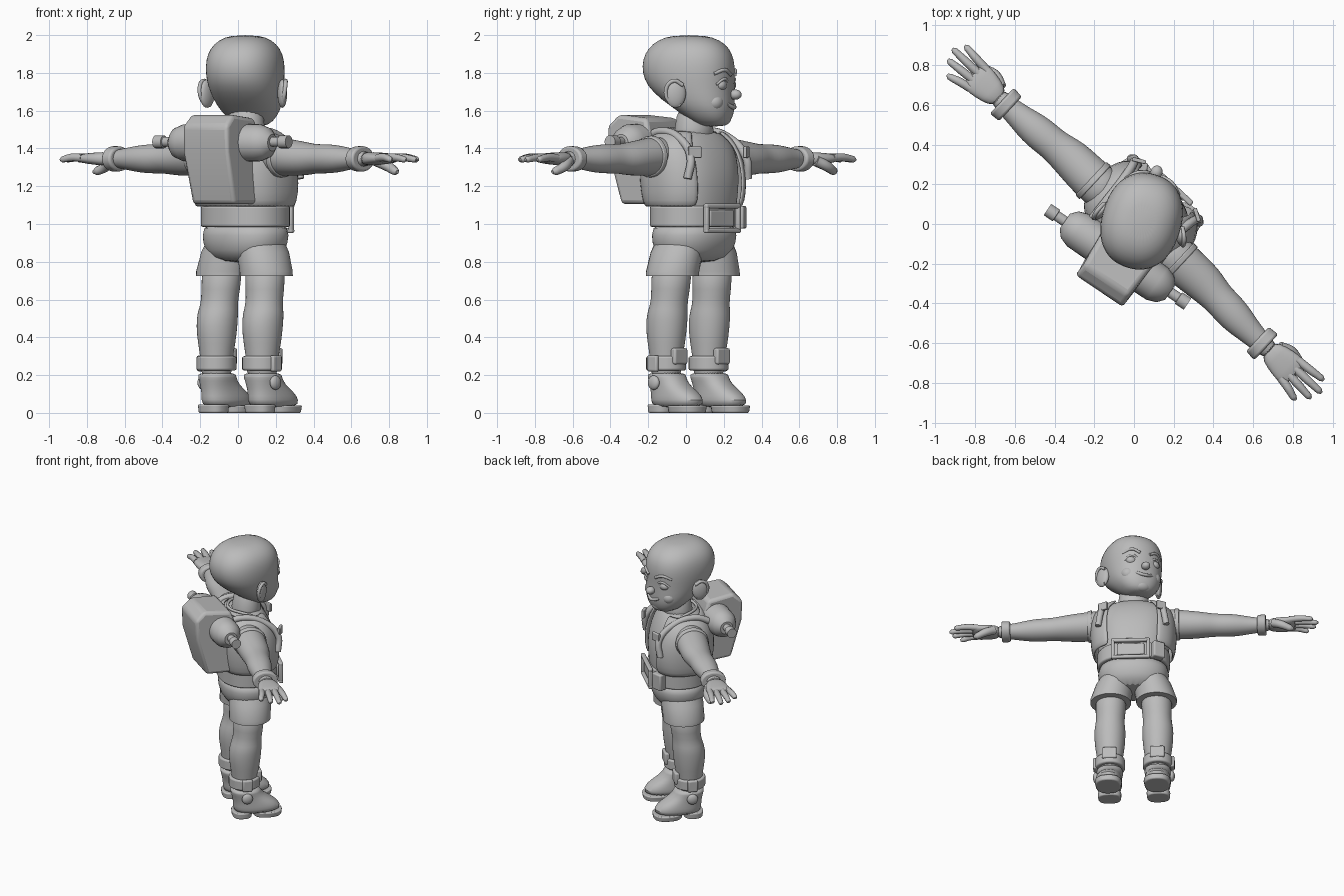
import bpy, bmesh, math
from mathutils import Matrix, Vector

grey = bpy.data.materials.new("light_grey")
grey.diffuse_color = (0.5, 0.5, 0.5, 1)


def frame(x, y, deg):
    return Matrix.Translation((x, y, 0)) @ Matrix.Rotation(math.radians(-deg), 4, 'Z')


# Local frames: x = figure's right, y = forward
BODY, HEAD, PACK = frame(0, 0, 43), frame(.04, .02, 17), frame(-.1, -.19, 34)


def finish(name, bm, m, sub=0, angle=40, bevel=0, solid=0):
    bmesh.ops.transform(bm, matrix=m, verts=bm.verts)
    bmesh.ops.recalc_face_normals(bm, faces=bm.faces)
    me = bpy.data.meshes.new(name)
    bm.to_mesh(me)
    bm.free()
    ob = bpy.data.objects.new(name, me)
    bpy.context.collection.objects.link(ob)
    me.materials.append(grey)
    if solid:
        mod = ob.modifiers.new("thickness", 'SOLIDIFY')
        mod.thickness, mod.offset = solid, 0
    if bevel:
        mod = ob.modifiers.new("bevel", 'BEVEL')
        mod.width, mod.segments = bevel, 3
    if sub:
        ob.modifiers.new("smooth", 'SUBSURF').levels = sub
        ob.modifiers["smooth"].render_levels = sub
    bpy.ops.object.select_all(action='DESELECT')
    ob.select_set(True)
    bpy.context.view_layer.objects.active = ob
    bpy.ops.object.shade_smooth_by_angle(angle=math.radians(angle))
    return ob


def loft(name, rings, m, axis='Z', s=1, n=20, sub=1, power=2.0, gap=0, caps=True, **kw):
    """rings: (position, half width, half depth, centre 1, centre 2); gap = opening angle at the front"""
    bm = bmesh.new()
    rows = []
    for t, a, b, ca, cb in rings:
        row = []
        for i in range(n + (1 if gap else 0)):
            an = math.pi / 2 + gap + i * (math.tau - 2 * gap) / n
            c, d = math.cos(an), math.sin(an)
            p = ca + a * math.copysign(abs(c) ** (2 / power), c)
            q = cb + b * math.copysign(abs(d) ** (2 / power), d)
            row.append(bm.verts.new((s * p, q, t) if axis == 'Z' else (s * t, p, q)))
        rows.append(row)
    for r0, r1 in zip(rows, rows[1:]):
        for i in range(len(r0) - (1 if gap else 0)):
            j = (i + 1) % len(r0)
            bm.faces.new((r0[i], r0[j], r1[j], r1[i]))
    if caps and not gap:
        bm.faces.new(rows[0])
        bm.faces.new(rows[-1])
    return finish(name, bm, m, sub, **kw)


def ball(name, m, loc, size, rot=0):
    bm = bmesh.new()
    bmesh.ops.create_uvsphere(bm, u_segments=24, v_segments=14, radius=1)
    return finish(name, bm, m @ Matrix.Translation(loc) @ Matrix.Rotation(rot, 4, 'Z')
                  @ Matrix.Diagonal((*size, 1)))


def box(name, m, loc, size, rot=0, bevel=.01):
    bm = bmesh.new()
    bmesh.ops.create_cube(bm, size=1)
    bmesh.ops.transform(bm, matrix=Matrix.Diagonal((*size, 1)), verts=bm.verts)
    return finish(name, bm, m @ Matrix.Translation(loc) @ Matrix.Rotation(rot, 4, 'Z'), bevel=bevel)


def tube(name, m, pts, r, cyclic=False, taper=None):
    cu = bpy.data.curves.new(name, 'CURVE')
    cu.dimensions, cu.bevel_depth, cu.bevel_resolution = '3D', r, 3
    cu.use_fill_caps, cu.resolution_u = True, 6
    sp = cu.splines.new('BEZIER')
    sp.bezier_points.add(len(pts) - 1)
    for i, p in enumerate(pts):
        bp = sp.bezier_points[i]
        bp.co = m @ Vector(p)
        bp.handle_left_type = bp.handle_right_type = 'AUTO'
        bp.radius = taper[i] if taper else 1
    sp.use_cyclic_u = cyclic
    ob = bpy.data.objects.new(name, cu)
    bpy.context.collection.objects.link(ob)
    cu.materials.append(grey)
    return ob


# Head, neck and face
loft("head", [(1.515, .06, .06, 0, .13), (1.54, .11, .1, 0, .12), (1.6, .158, .15, 0, .09),
              (1.66, .18, .195, 0, .045), (1.73, .195, .232, 0, .005), (1.8, .203, .248, 0, -.006),
              (1.87, .2, .245, 0, -.008), (1.93, .18, .218, 0, -.005), (1.975, .135, .165, 0, -.005),
              (2.0, .07, .085, 0, -.005)], HEAD, n=28, power=2.25)
loft("neck", [(1.42, .13, .12, 0, .05), (1.5, .105, .095, 0, .06), (1.64, .1, .09, 0, .06)], BODY)
ball("nose", HEAD, (0, .252, 1.685), (.03, .034, .027))
ball("chin", HEAD, (0, .18, 1.56), (.065, .045, .04))
tube("mouth", HEAD, [(-.06, .222, 1.635), (0, .245, 1.617), (.06, .222, 1.635)], .011)
for s in (-1, 1):
    ball("ear", HEAD, (s * .208, -.015, 1.69), (.025, .055, .075), s * .4)
    tube("ear_rim", HEAD, [(s * .205, .025, 1.735), (s * .228, -.02, 1.758), (s * .236, -.06, 1.71),
                           (s * .218, -.035, 1.64), (s * .2, .01, 1.63)], .011)
    ball("cheek", HEAD, (s * .09, .165, 1.645), (.055, .05, .05))
    ball("eye", HEAD, (s * .085, .197, 1.735), (.038, .032, .03))
    tube("eyelid", HEAD, [(s * .04, .223, 1.74), (s * .085, .222, 1.768), (s * .13, .185, 1.738)], .008)
    tube("eyebrow", HEAD, [(s * .035, .238, 1.79), (s * .09, .222, 1.815), (s * .14, .175, 1.795)], .01)

# Torso, open vest and collar
loft("torso", [(1.0, .235, .19, 0, .06), (1.1, .24, .19, 0, .06), (1.2, .255, .2, 0, .06),
               (1.3, .265, .2, 0, .05), (1.4, .265, .175, 0, .04), (1.46, .22, .14, 0, .035),
               (1.5, .13, .1, 0, .04)], BODY, n=28, power=2.3)
loft("vest", [(1.09, .27, .2, 0, .055), (1.16, .285, .22, 0, .055), (1.27, .29, .225, 0, .05),
              (1.38, .285, .205, 0, .035), (1.45, .24, .16, 0, .035), (1.49, .17, .12, 0, .035)],
     BODY, n=24, power=2.5, gap=.55, solid=.02)
tube("collar", BODY, [(-.14, .05, 1.49), (-.07, .15, 1.43), (0, .185, 1.39), (.07, .15, 1.43),
                      (.14, .05, 1.49), (0, -.07, 1.5)], .01, True)

# Belt with buckle and pouch
loft("belt", [(z, .25, .203, 0, .058) for z in (.985, 1.095)], BODY, n=40, sub=0, power=2.2, bevel=.01)
box("buckle_plate", BODY, (.01, .262, 1.03), (.19, .02, .09))
for i, (x, z, w, h) in enumerate([(0, .065, .27, .025), (0, -.065, .27, .025),
                                  (.122, 0, .025, .13), (-.122, 0, .025, .13)]):
    box("buckle_frame", BODY, (.01 + x, .272, 1.03 + z), (w, .03, h), bevel=.009)
box("belt_pouch", BODY, (-.175, .225, 1.035), (.085, .06, .12), .55)

# Shorts
loft("shorts_seat", [(.79, .17, .13, 0, .055), (.86, .235, .18, 0, .055), (.94, .25, .197, 0, .06),
                     (1.02, .235, .185, 0, .06)], BODY, n=28, power=2.2)

for s in (-1, 1):
    loft("shorts_leg", [(.725, .14, .142, .158, .05), (.75, .14, .142, .157, .05),
                        (.85, .132, .145, .13, .055), (.95, .1, .13, .1, .06)], BODY, s=s, n=28, sub=0)
    # Legs
    loft("leg", [(.15, .08, .08, .165, .01), (.28, .083, .085, .165, .01), (.37, .1, .102, .165, .012),
                 (.46, .108, .114, .165, .012), (.53, .109, .11, .165, .02), (.57, .1, .1, .163, .027),
                 (.64, .1, .1, .16, .037), (.8, .12, .12, .155, .045)], BODY, s=s)
    loft("ankle_strap", [(z, .104, .108, .165, .01) for z in (.225, .3)], BODY, s=s, n=32, sub=0, bevel=.01)
    box("strap_tab", BODY, (s * .165, .105, .3), (.1, .035, .085))
    box("strap_buckle", BODY, (s * .265, .01, .262), (.03, .07, .085))

    # Shoes
    loft("shoe", [(.025, .086, .158, .168, .095), (.07, .092, .165, .168, .095),
                  (.11, .088, .145, .168, .075), (.15, .086, .113, .167, .035),
                  (.19, .092, .102, .165, .015), (.215, .096, .104, .165, .012)],
         BODY, s=s, n=28, power=2.3)
    loft("shoe_front_sole", [(0, .086, .098, .168, .165), (.04, .094, .103, .168, .165)],
         BODY, s=s, n=28, sub=0, power=2.4, bevel=.008)
    loft("shoe_heel", [(0, .078, .065, .168, -.01), (.045, .082, .07, .168, -.01)],
         BODY, s=s, n=28, sub=0, power=2.6, bevel=.008)
    ball("shoe_button", BODY, (s * .262, .01, .16), (.02, .038, .038))

    # Arms and wrist bands
    loft("arm", [(.16, .1, .1, .02, 1.36), (.26, .112, .105, .02, 1.36), (.36, .108, .098, .02, 1.352),
                 (.46, .102, .09, .025, 1.345), (.53, .09, .08, .02, 1.345), (.58, .084, .078, .015, 1.345),
                 (.66, .088, .078, .01, 1.345), (.74, .078, .07, .005, 1.345), (.83, .058, .053, 0, 1.345),
                 (.96, .052, .04, 0, 1.345)], BODY, 'X', s)
    loft("sleeve_hem", [(.285, .116, .112, .02, 1.357), (.315, .114, .107, .02, 1.356)],
         BODY, 'X', s, n=28, sub=0, bevel=.006)
    loft("wrist_band", [(.85, .084, .066, 0, 1.345), (.91, .088, .068, 0, 1.345)],
         BODY, 'X', s, n=28, sub=0, bevel=.012)
    # Hands
    loft("palm", [(.92, .05, .036, 0, 1.345), (.98, .072, .036, 0, 1.345), (1.06, .086, .03, 0, 1.347),
                  (1.12, .083, .022, 0, 1.347)], BODY, 'X', s, power=2.5)
    for y0, y1, tip in ((-.062, -.09, 1.2), (-.021, -.034, 1.25), (.021, .022, 1.27), (.061, .075, 1.235)):
        tube("finger", BODY, [(s * 1.07, y0, 1.35), (s * (1.07 + tip) / 2, (y0 + y1) / 2, 1.352),
                              (s * (tip - .015), y1, 1.342), (s * tip, y1, 1.34)], .021,
             taper=(1.05, 1, .8, .35))
    tube("thumb", BODY, [(s * .96, .045, 1.335), (s * 1.02, .07, 1.305), (s * 1.08, .062, 1.28),
                         (s * 1.1, .058, 1.275)], .025, taper=(1.2, 1.1, .9, .4))

    # Shoulder straps of the backpack
    tube("pack_strap", BODY, [(s * .17, -.15, 1.44), (s * .18, -.02, 1.49), (s * .195, .14, 1.45),
                              (s * .215, .235, 1.35), (s * .235, .23, 1.24)], .022)
    box("vest_patch", BODY, (s * .2, .25, 1.38), (.07, .02, .06), -s * .5, .005)

# Backpack: side profile extruded and narrowed towards the bottom
bm = bmesh.new()
ends = []
for s in (-1, 1):
    ends.append([bm.verts.new((.02 + s * w, y, z)) for y, z, w in (
        (-.085, 1.105, .135), (.13, 1.105, .165), (.14, 1.4, .18), (.09, 1.56, .15),
        (-.1, 1.58, .135), (-.165, 1.52, .145), (-.16, 1.38, .15))])
    bm.faces.new(ends[-1])
for i in range(7):
    j = (i + 1) % 7
    bm.faces.new((ends[0][i], ends[0][j], ends[1][j], ends[1][i]))
finish("backpack", bm, PACK, bevel=.022)

# Side tanks and nozzles on the backpack
for s in (-1, 1):
    loft("side_tank", [(.1, .1, .1, .03, 1.43), (.24, .098, .098, .03, 1.43), (.29, .08, .08, .03, 1.43),
                       (.32, .045, .045, .03, 1.43)], PACK, 'X', s, n=28, sub=0)
    loft("nozzle", [(.3, .026, .026, .03, 1.435), (.37, .026, .026, .03, 1.435),
                    (.372, .034, .034, .03, 1.435), (.425, .034, .034, .03, 1.435)],
         PACK, 'X', s, n=20, sub=0)
